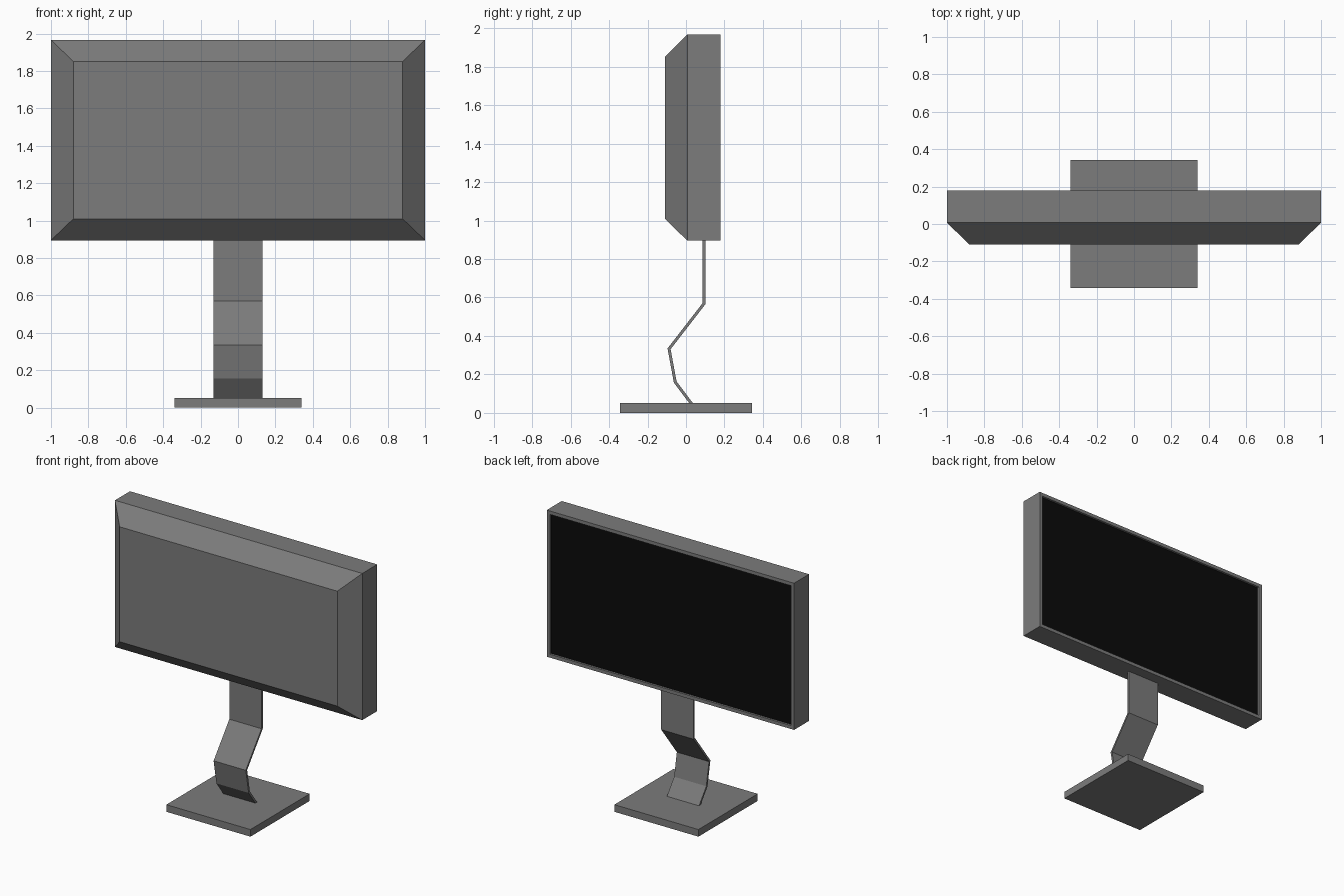
import bpy, bmesh

if "Cube" in bpy.data.objects:
    bpy.data.objects.remove(bpy.data.objects["Cube"])


def material(name, value):
    m = bpy.data.materials.new(name)
    m.diffuse_color = (value, value, value, 1)
    m.use_nodes = True
    m.node_tree.nodes["Principled BSDF"].inputs["Base Color"].default_value = m.diffuse_color
    return m


grey = material("grey_plastic", 0.2)
black = material("black_screen", 0.003)


def finish(name, bm, *mats):
    bmesh.ops.recalc_face_normals(bm, faces=bm.faces[:])
    me = bpy.data.meshes.new(name)
    bm.to_mesh(me)
    bm.free()
    for m in mats:
        me.materials.append(m)
    ob = bpy.data.objects.new(name, me)
    bpy.context.collection.objects.link(ob)
    return ob


# Casing: rectangular rings (y, half width, bottom, top) from tapered side to recessed screen
Z0, Z1, LIP = 0.895, 1.967, 0.025
rings = [
    (-0.11, 0.88, 1.01, 1.85),
    (0.007, 1.0, Z0, Z1),
    (0.18, 1.0, Z0, Z1),
    (0.18, 1 - LIP, Z0 + LIP, Z1 - LIP),
    (0.165, 1 - LIP, Z0 + LIP, Z1 - LIP),
]
bm = bmesh.new()
loops = [[bm.verts.new((x, y, z)) for x, z in ((-w, b), (w, b), (w, t), (-w, t))]
         for y, w, b, t in rings]
for a, b in zip(loops, loops[1:]):
    for i in range(4):
        j = (i + 1) % 4
        bm.faces.new((a[i], a[j], b[j], b[i]))
bm.faces.new(loops[0])
bm.faces.new(loops[-1]).material_index = 1  # screen
finish("monitor_casing", bm, grey, black)

# Stand: bent strip, thickened evenly about its centre line
path = [(0.046, 0.025), (-0.056, 0.16), (-0.088, 0.333), (0.093, 0.567), (0.093, 0.92)]
bm = bmesh.new()
pairs = [[bm.verts.new((x, y, z)) for x in (-0.13, 0.13)] for y, z in path]
for a, b in zip(pairs, pairs[1:]):
    bm.faces.new((a[0], a[1], b[1], b[0]))
stand = finish("stand_strip", bm, grey)
mod = stand.modifiers.new("thickness", 'SOLIDIFY')
mod.thickness = 0.015
mod.offset = 0
mod.use_even_offset = True

# Base: flat square plate
bm = bmesh.new()
bmesh.ops.create_cube(bm, size=1)
bmesh.ops.scale(bm, vec=(0.68, 0.684, 0.052), verts=bm.verts)
bmesh.ops.translate(bm, vec=(0, 0, 0.026), verts=bm.verts)
finish("base_plate", bm, grey)
